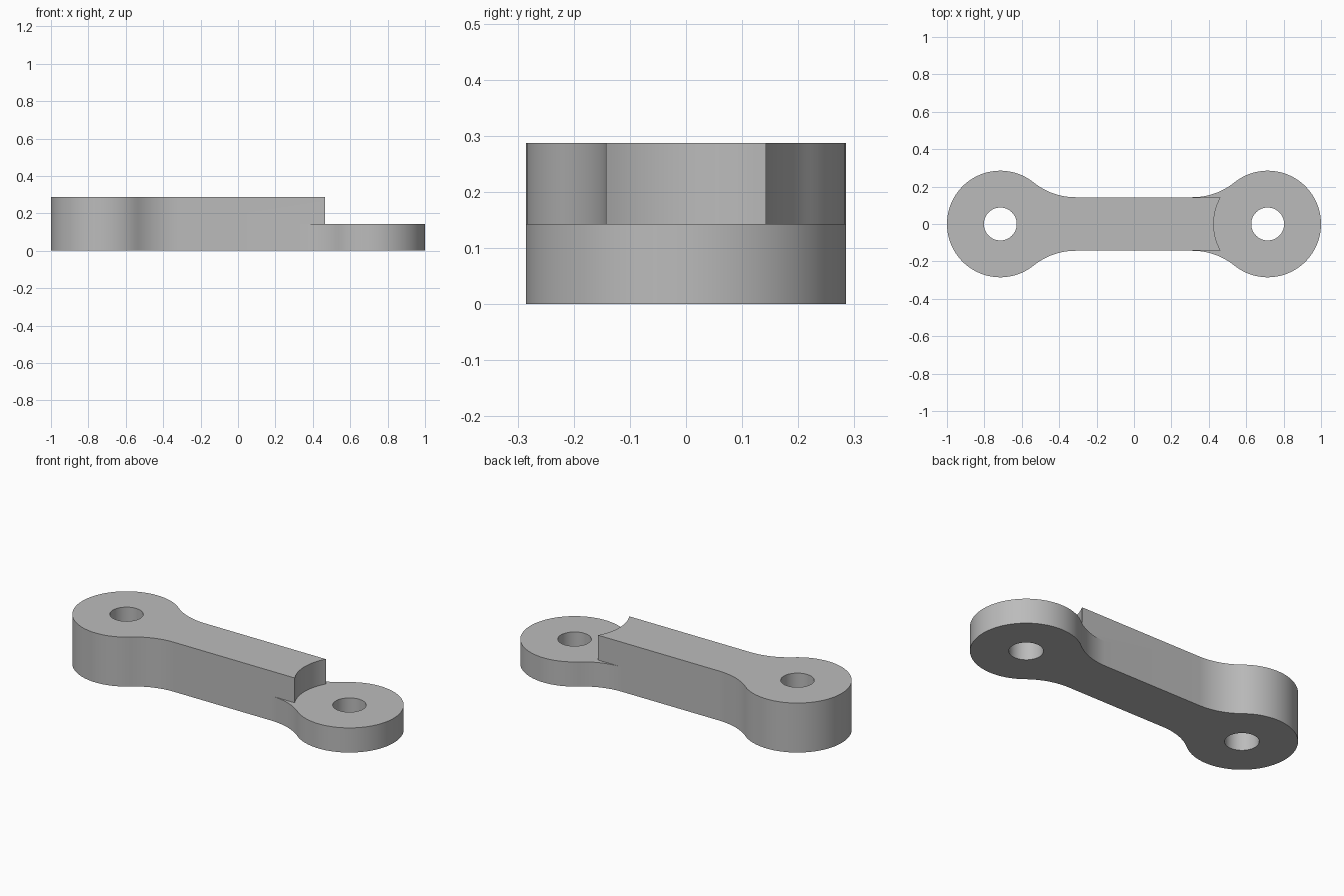
import bpy, bmesh
from math import sin, cos, pi, atan2, asin, sqrt, radians

cube = bpy.data.objects.get("Cube")
if cube:
    bpy.data.objects.remove(cube)

HEIGHT, STEP = 0.287, 0.143      # full thickness, thickness of the thin end
EYE_X, EYE_R, HOLE_R = 0.715, 0.285, 0.088
HALF_W, FILLET = 0.143, 0.357    # neck half width, neck-to-eye blend radius
RELIEF_R = 0.289                 # concave shoulder facing the thin eye

grey = bpy.data.materials.new("plain grey")
grey.use_nodes = True
colour = (0.5, 0.5, 0.5, 1)
grey.diffuse_color = colour
grey.node_tree.nodes["Principled BSDF"].inputs["Base Color"].default_value = colour


def arc(cx, cy, r, a, b, n):
    return [(cx + r * cos(a + (b - a) * i / n), cy + r * sin(a + (b - a) * i / n))
            for i in range(n + 1)]


# Outline of one eye: fillet, round end, mirrored fillet
rise = HALF_W + FILLET
run = sqrt((EYE_R + FILLET) ** 2 - rise ** 2)
turn = atan2(rise, run)
blend = arc(EYE_X - run, -rise, FILLET, pi / 2, turn, 14)
eye = arc(EYE_X, 0, EYE_R, turn - pi, pi - turn, 64)
right = blend + eye[1:-1] + [(x, -y) for x, y in reversed(blend)]
left = [(-x, y) for x, y in right]
half = asin(HALF_W / RELIEF_R)
shoulder = arc(EYE_X, 0, RELIEF_R, pi + half, pi - half, 16)

bm = bmesh.new()


def ring(points, z):
    return [bm.verts.new((x, y, z)) for x, y in points]


def wall(low, high):
    for i in range(len(low) - 1):
        bm.faces.new((low[i], low[i + 1], high[i + 1], high[i]))


# Thin eye, thick eye and shoulder walls
r_low, r_high = ring(right, 0), ring(right, STEP)
l_low, l_high = ring(left, 0), ring(left, HEIGHT)
s_low, s_high = ring(shoulder, STEP), ring(shoulder, HEIGHT)
for low, high in ((r_low, r_high), (l_low, l_high), (s_low, s_high)):
    wall(low, high)

# Straight neck sides
for k in (0, -1):
    bm.faces.new((l_low[k], r_low[k], r_high[k], s_low[k], s_high[k], l_high[k]))

# Underside, step and top
for a, b in ((r_low, l_low), (r_high, s_low), (s_high, l_high)):
    bm.faces.new(a + b[::-1])

bmesh.ops.recalc_face_normals(bm, faces=bm.faces)
mesh = bpy.data.meshes.new("link_arm")
bm.to_mesh(mesh)
bm.free()
arm = bpy.data.objects.new("link_arm", mesh)
bpy.context.collection.objects.link(arm)
mesh.materials.append(grey)

# Pin holes through both eyes
for side in (-1, 1):
    bpy.ops.mesh.primitive_cylinder_add(vertices=48, radius=HOLE_R, depth=1,
                                        location=(side * EYE_X, 0, 0))
    cutter = bpy.context.object
    cutter.name = "pin_hole_cutter"
    cutter.hide_render = True
    cutter.data.materials.append(grey)
    bpy.ops.object.select_all(action='DESELECT')
    arm.select_set(True)
    bpy.context.view_layer.objects.active = arm
    cut = arm.modifiers.new("pin_hole", 'BOOLEAN')
    cut.operation, cut.solver, cut.object = 'DIFFERENCE', 'EXACT', cutter
    bpy.ops.object.modifier_apply(modifier=cut.name)
    bpy.data.objects.remove(cutter)

bpy.ops.object.shade_smooth_by_angle(angle=radians(30))
